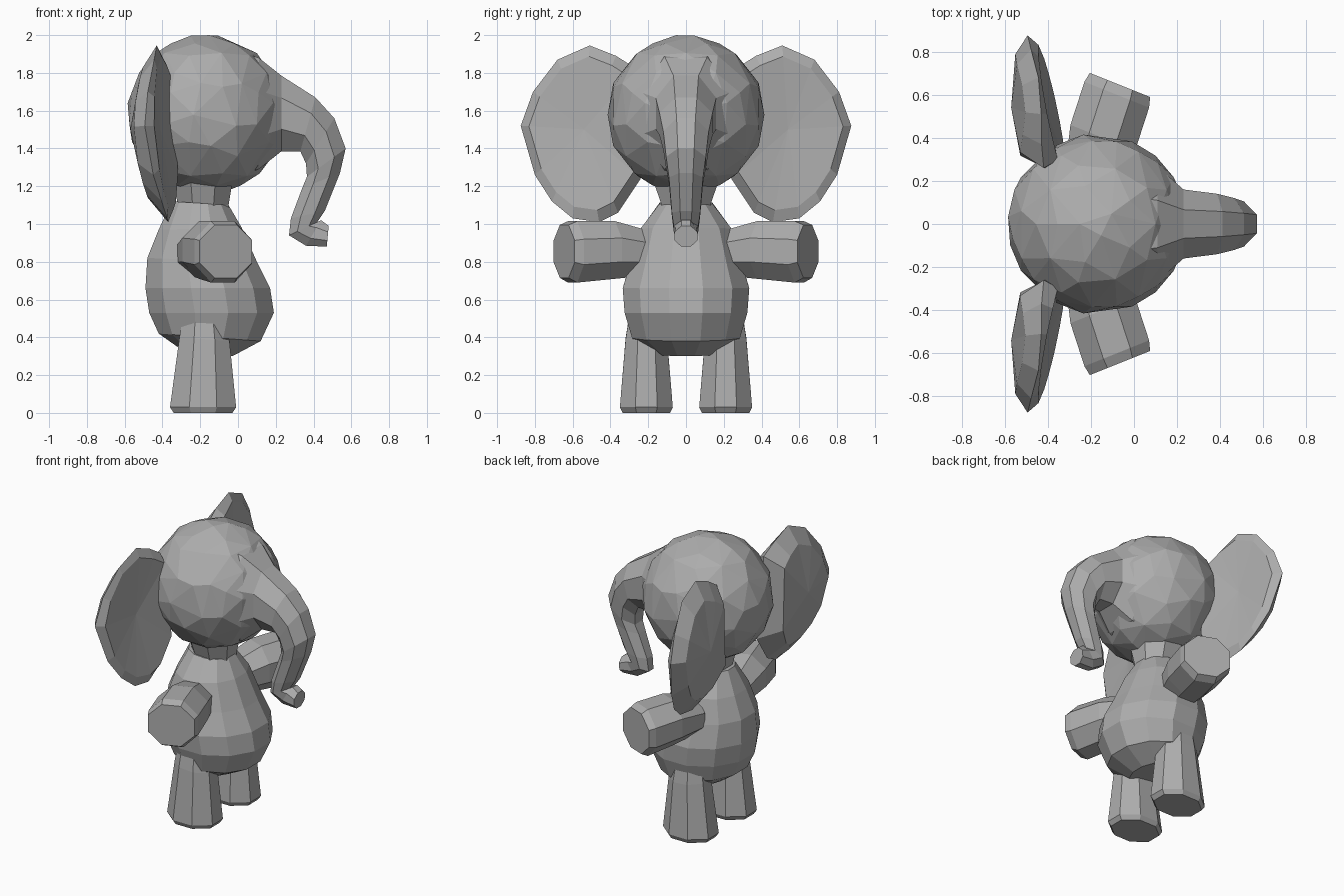
import bpy
import bmesh
import math
from mathutils import Vector

cube = bpy.data.objects.get("Cube")
if cube:
    bpy.data.objects.remove(cube, do_unlink=True)

GREY = (0.42, 0.42, 0.42, 1.0)
grey = bpy.data.materials.new("elephant grey")
grey.use_nodes = True
grey.diffuse_color = GREY
grey.node_tree.nodes["Principled BSDF"].inputs["Base Color"].default_value = GREY


def finish(name, bm):
    """Turn a bmesh into a flat-shaded grey object."""
    bmesh.ops.recalc_face_normals(bm, faces=bm.faces)
    mesh = bpy.data.meshes.new(name)
    bm.to_mesh(mesh)
    bm.free()
    mesh.materials.append(grey)
    obj = bpy.data.objects.new(name, mesh)
    bpy.context.collection.objects.link(obj)
    return obj


def bridge(bm, a, b):
    n = len(a)
    for i in range(n):
        j = (i + 1) % n
        bm.faces.new((a[i], a[j], b[j], b[i]))


def loft(name, sections, sides=8):
    """Skin polygons with flats on two opposite points and on a half-width vector."""
    bm = bmesh.new()
    rings = []
    grow = 1 / math.cos(math.pi / sides)
    for p, q, side in sections:
        p, q, side = Vector(p), Vector(q), Vector(side)
        mid, half = (p + q) / 2, (p - q) / 2
        ring = []
        for i in range(sides):
            a = math.tau * (i + 0.5) / sides
            ring.append(bm.verts.new(mid + grow * (half * math.cos(a) + side * math.sin(a))))
        rings.append(ring)
    for a, b in zip(rings, rings[1:]):
        bridge(bm, a, b)
    bm.faces.new(rings[0])
    bm.faces.new(rings[-1])
    return finish(name, bm)


def profile_loft(name, profile, y=0.0, sides=8):
    """Loft whose sections are pairs of side-profile points plus a half width."""
    return loft(name, [((x1, y, z1), (x2, y, z2), (0, w, 0))
                       for x1, z1, x2, z2, w in profile], sides)


# Head: faceted ball, thinned for uneven facets
bm = bmesh.new()
bmesh.ops.create_icosphere(bm, subdivisions=3, radius=1)
for v in bm.verts:
    v.co = Vector((-0.17, 0, 1.58)) + v.co * Vector((0.415, 0.415, 0.42))
head = finish("head", bm)
thin = head.modifiers.new("thin", 'DECIMATE')
thin.ratio = 0.55

# Trunk: outer and inner profile points with half width
profile_loft("trunk", [
    (-0.05, 1.93, -0.05, 1.24, 0.32),
    (0.11, 1.88, 0.11, 1.29, 0.265),
    (0.23, 1.785, 0.23, 1.385, 0.16),
    (0.41, 1.67, 0.33, 1.385, 0.14),
    (0.51, 1.56, 0.36, 1.32, 0.12),
    (0.57, 1.40, 0.365, 1.25, 0.105),
    (0.54, 1.27, 0.34, 1.19, 0.09),
    (0.46, 1.07, 0.28, 1.03, 0.075),
    (0.42, 1.01, 0.27, 0.94, 0.065),
    (0.44, 1.02, 0.36, 0.885, 0.055),
    (0.48, 0.99, 0.47, 0.88, 0.06)])

# Neck and body: back and front profile points with half width
profile_loft("neck", [
    (-0.34, 1.22, -0.03, 1.22, 0.17),
    (-0.32, 1.11, -0.05, 1.10, 0.13),
    (-0.32, 1.05, -0.05, 1.05, 0.13)])
profile_loft("body", [
    (-0.35, 1.12, -0.05, 1.10, 0.14),
    (-0.42, 0.97, 0.02, 0.98, 0.24),
    (-0.48, 0.82, 0.10, 0.80, 0.29),
    (-0.49, 0.66, 0.17, 0.66, 0.335),
    (-0.47, 0.53, 0.19, 0.53, 0.325),
    (-0.42, 0.42, 0.12, 0.38, 0.285),
    (-0.30, 0.335, -0.03, 0.30, 0.17)], sides=12)

EAR = [(0.26, 1.82), (0.37, 1.89), (0.51, 1.945), (0.68, 1.87), (0.81, 1.70),
       (0.875, 1.52), (0.80, 1.26), (0.71, 1.12), (0.60, 1.03), (0.46, 1.01),
       (0.36, 1.06), (0.24, 1.24)]
EAR_MID = Vector((0.54, 1.50))


def ear(name, s):
    """Bowed plate: a rim, a dished front swelling at the root and a rounded back."""
    bm = bmesh.new()

    def ring(scale, depth):
        verts = []
        for p in EAR:
            y, z = EAR_MID + (Vector(p) - EAR_MID) * scale
            t = (z - 1.48) / 0.47
            verts.append(bm.verts.new((depth(y, t), s * y, z)))
        return verts

    front = ring(0.87, lambda y, t: -0.355 - 0.2 * (y - 0.4) - 0.03 * t)
    rim = ring(1.0, lambda y, t: -0.40 - 0.16 * (1 - t * t) * (y - 0.3) - 0.03 * t)
    back = ring(0.74, lambda y, t: -0.55 + 0.11 * t * t - 0.02 * t)
    bridge(bm, front, rim)
    bridge(bm, rim, back)
    for loop, x in ((front, -0.41), (back, -0.57)):
        mid = bm.verts.new((x, s * EAR_MID.x, EAR_MID.y))
        for i, v in enumerate(loop):
            bm.faces.new((v, loop[(i + 1) % len(loop)], mid))
    return finish(name, bm)


# Paired limbs and ears
for label, s in (("left", 1), ("right", -1)):
    ear(label + "_ear", s)
    loft(label + "_arm", [
        ((x, s * y, top), (x, s * y, low), (w, -s * w * 0.4, 0))
        for x, y, top, low, w in ((-0.20, 0.20, 0.96, 0.73, 0.12),
                                  (-0.145, 0.40, 1.015, 0.71, 0.15),
                                  (-0.08, 0.60, 1.015, 0.69, 0.15),
                                  (-0.065, 0.645, 0.995, 0.715, 0.14))])
    profile_loft(label + "_leg", [
        (-0.29, 0.52, -0.07, 0.52, 0.09),
        (-0.31, 0.40, -0.045, 0.38, 0.11),
        (-0.36, 0.03, -0.01, 0.03, 0.14),
        (-0.34, 0.0, -0.03, 0.0, 0.125)], y=s * 0.21)
